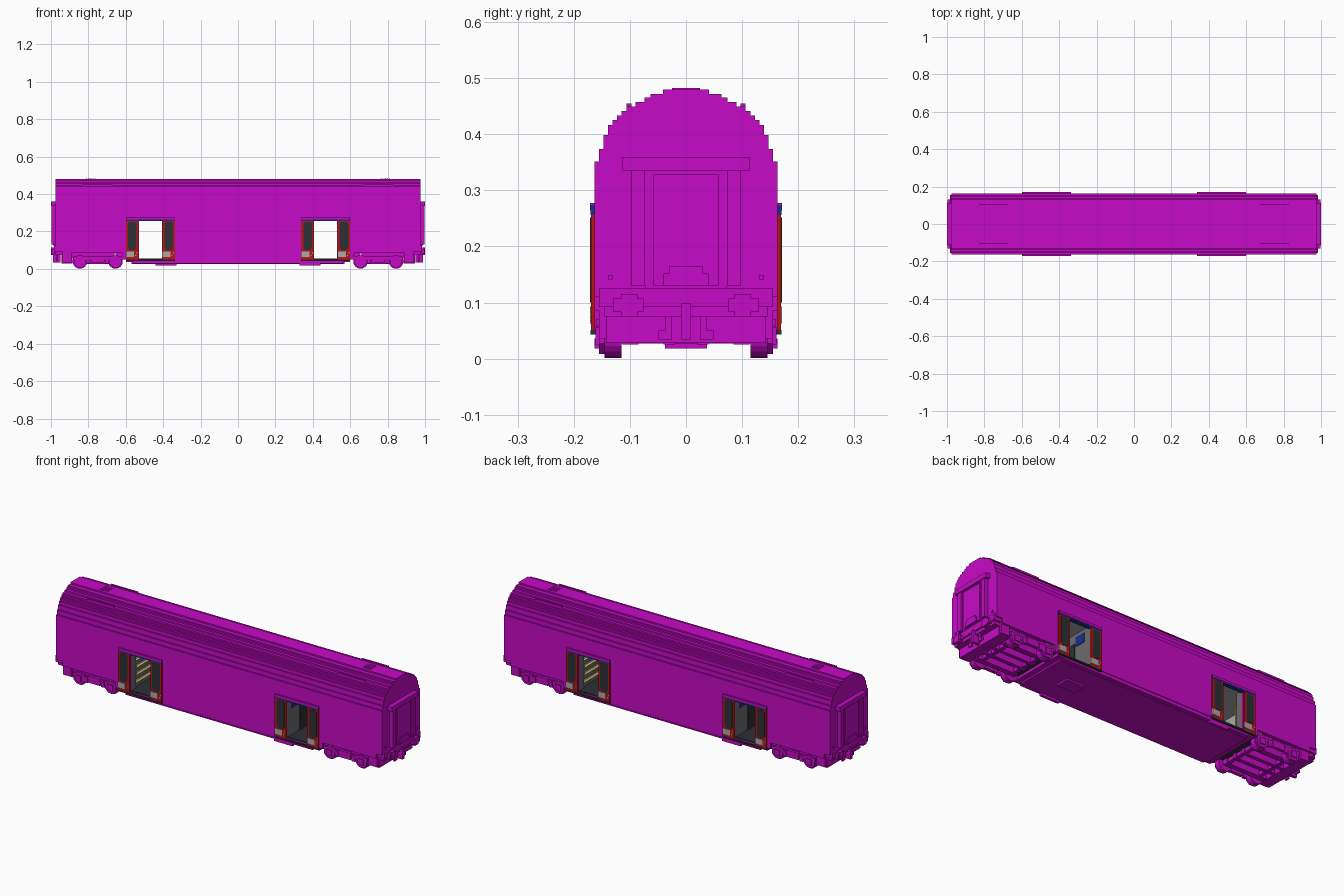
import bpy, bmesh, math
from mathutils import Matrix

if "Cube" in bpy.data.objects:
    bpy.data.objects.remove(bpy.data.objects["Cube"])


def material(name, rgb):
    m = bpy.data.materials.new(name)
    m.use_nodes = True
    m.diffuse_color = (*rgb, 1)
    m.node_tree.nodes["Principled BSDF"].inputs["Base Color"].default_value = (*rgb, 1)
    return m


MAGENTA = material("magenta", (0.57, 0.003, 0.57))
RED = material("red", (0.5, 0.006, 0.007))
BLUE = material("blue", (0.008, 0.03, 0.25))
DARK = material("dark grey", (0.025, 0.03, 0.035))
GREY = material("mid grey", (0.15, 0.15, 0.16))
LIGHT = material("light grey", (0.4, 0.4, 0.42))
YELLOW = material("yellow", (0.75, 0.6, 0.1))


def finish(name, bm, mat):
    bmesh.ops.recalc_face_normals(bm, faces=bm.faces)
    mesh = bpy.data.meshes.new(name)
    bm.to_mesh(mesh)
    bm.free()
    mesh.materials.append(mat)
    ob = bpy.data.objects.new(name, mesh)
    bpy.context.collection.objects.link(ob)
    return ob


def part(name, mat, boxes, mx=False, my=False):
    """Boxes given as x0, x1, y0, y1, z0, z1; optionally mirrored in x and y."""
    bm = bmesh.new()
    for x0, x1, y0, y1, z0, z1 in boxes:
        for sx in ((1, -1) if mx else (1,)):
            for sy in ((1, -1) if my else (1,)):
                loc = Matrix.Translation((sx * (x0 + x1) / 2, sy * (y0 + y1) / 2, (z0 + z1) / 2))
                size = Matrix.Diagonal((abs(x1 - x0), abs(y1 - y0), abs(z1 - z0), 1))
                bmesh.ops.create_cube(bm, size=1, matrix=loc @ size)
    return finish(name, bm, mat)


def discs(name, mat, centres, radius, y0, y1, sides):
    """Cylinders along y, mirrored in x and y."""
    bm = bmesh.new()
    for cx, cz in centres:
        for sx in (1, -1):
            for sy in (1, -1):
                m = (Matrix.Translation((sx * cx, sy * (y0 + y1) / 2, cz))
                     @ Matrix.Rotation(math.pi / 2, 4, 'X') @ Matrix.Rotation(math.pi / sides, 4, 'Z'))
                bmesh.ops.create_cone(bm, cap_ends=True, segments=sides, radius1=radius,
                                      radius2=radius, depth=y1 - y0, matrix=m)
    return finish(name, bm, mat)


# Stepped roof, one extruded profile
W = 0.163
steps = [(W, 0.351), (0.155, 0.374), (0.147, 0.399), (0.139, 0.416), (0.131, 0.425),
         (0.123, 0.433), (0.115, 0.441), (0.106, 0.449), (0.09, 0.457), (0.074, 0.465),
         (0.063, 0.472), (0.041, 0.48)]
half, z = [], 0.275
for y, top in steps:
    half += [(y, z), (y, top)]
    z = top
outline = half + [(-y, z) for y, z in reversed(half)]
bm = bmesh.new()
face = bm.faces.new([bm.verts.new((-0.975, y, z)) for y, z in outline])
ext = bmesh.ops.extrude_face_region(bm, geom=[face])
bmesh.ops.translate(bm, vec=(1.95, 0, 0), verts=[v for v in ext["geom"] if isinstance(v, bmesh.types.BMVert)])
finish("stepped_roof", bm, MAGENTA)

# Roof ridges and vents
part("roof_ridges", MAGENTA, [(0.67, 0.83, 0.097, 0.106, 0.445, 0.455)], True, True)
part("roof_vent_slats", MAGENTA,
     [(0.762 + i * 0.011, 0.768 + i * 0.011, -0.025, 0.025, 0.478, 0.482) for i in range(5)], True)

# Lower body between and beyond the doorways
part("middle_body", MAGENTA, [(-0.4, 0.4, -W, W, 0.05, 0.275)])
part("end_bodies", MAGENTA, [(0.66, 0.975, -W, W, 0.11, 0.275), (0.66, 0.94, -W, W, 0.085, 0.11)], True)
part("stair_side_walls", MAGENTA, [(0.53, 0.62, 0.152, W, 0.05, 0.275),
                                   (0.62, 0.66, 0.152, W, 0.085, 0.275)], True, True)

# Belly with layered plates
part("belly", MAGENTA, [(-0.6, 0.6, -0.16, 0.16, 0.036, 0.051),
                        (-0.57, 0.57, -0.143, 0.143, 0.027, 0.036),
                        (-0.56, 0.56, 0.143, W, 0.03, 0.036),
                        (-0.56, 0.56, -W, -0.143, 0.03, 0.036),
                        (0.33, 0.44, -0.037, 0.037, 0.018, 0.027),
                        (0.33, 0.44, -W, -0.15, 0.018, 0.036),
                        (-0.44, -0.33, 0.15, W, 0.018, 0.036)])

# Vestibule interiors
part("vestibule_floor", DARK, [(0.4, 0.66, -0.152, 0.152, 0.051, 0.055)], True)
part("vestibule_ceiling", LIGHT, [(0.4, 0.66, -0.152, 0.152, 0.269, 0.275)], True)
part("inner_partition", GREY, [(0.4, 0.404, -0.16, 0.16, 0.055, 0.27)], True)
part("inner_doorway", DARK, [(0.404, 0.406, -0.05, 0.05, 0.055, 0.22)], True)
part("inner_sign", BLUE, [(0.404, 0.407, 0.06, 0.12, 0.2, 0.25)], True, True)
part("outer_partition", LIGHT, [(0.652, 0.659, -0.152, 0.152, 0.055, 0.27)], True)
part("door_pocket_posts", GREY, [(0.531, 0.538, 0.115, 0.152, 0.055, 0.268)], True, True)

# Stairs rising outward with yellow edges and grab rails
part("stairs", GREY, [(0.54 + i * 0.022, 0.652, -0.11, 0.11, 0.055 + i * 0.022, 0.077 + i * 0.022)
                      for i in range(5)], True)
part("stair_edges", YELLOW, [(0.536 + i * 0.022, 0.545 + i * 0.022, -0.11, 0.11,
                              0.073 + i * 0.022, 0.079 + i * 0.022) for i in range(5)], True)
part("grab_rails", YELLOW, [(0.533, 0.54, 0.1, 0.107, 0.1, 0.2)], True, True)

# Doors: each leaf repeats the same layout as seen from its own side
leaves, windows, panels, latches, sills = [], [], [], [], []
for s in (1, -1):
    def plate(u0, u1, d0, d1, z0, z1):
        return (s * u0, s * u1, -s * d0, -s * d1, z0, z1)
    for u in (-0.6, -0.406, 0.338, 0.532):
        leaves.append(plate(u, u + 0.068, W, 0.1695, 0.051, 0.256))
        windows += [plate(u + 0.012, u + 0.058, 0.1695, 0.171, 0.11, 0.245),
                    plate(u + 0.018, u + 0.052, 0.1695, 0.171, 0.1, 0.252)]
        panels.append(plate(u, u + 0.045, W, 0.1715, 0.063, 0.093))
        latches += [plate(u + 0.05, u + 0.056, 0.1695, 0.171, 0.068, 0.075),
                    plate(u + 0.058, u + 0.064, 0.1695, 0.171, 0.082, 0.089)]
    for u in (-0.6, 0.338):
        sills.append(plate(u, u + 0.262, 0.152, 0.1705, 0.043, 0.051))
part("door_leaves", RED, leaves)
part("door_windows", DARK, windows)
part("door_lower_panels", LIGHT, panels)
part("door_latches", LIGHT, latches)
part("door_sills", DARK, sills)
part("door_lintels", BLUE, [(0.338, 0.6, 0.15, 0.17, 0.256, 0.274)], True, True)
part("lintel_covers", MAGENTA, [(0.339, 0.599, 0.17, 0.1715, 0.264, 0.276),
                                (0.338, 0.6, W, 0.1715, 0.274, 0.277)], True, True)

# Bogies
axles = [(0.655, 0.04), (0.845, 0.04)]
discs("wheels", MAGENTA, axles, 0.039, 0.115, 0.145, 20)
discs("axle_covers", MAGENTA, axles, 0.034, 0.145, 0.155, 8)
part("axle_boxes", MAGENTA, [(c - 0.016, c + 0.016, 0.155, 0.161, 0.024, 0.056) for c, _ in axles], True, True)
part("bogie_side_frames", MAGENTA, [(0.62, 0.88, 0.146, 0.155, 0.048, 0.066),
                                    (0.715, 0.785, 0.143, 0.16, 0.034, 0.07),
                                    (0.69, 0.71, 0.143, 0.158, 0.03, 0.06),
                                    (0.79, 0.81, 0.143, 0.158, 0.03, 0.06)], True, True)
part("bogie_beams", MAGENTA, [(0.64, 0.88, 0.02, 0.04, 0.025, 0.06),
                              (0.64, 0.88, 0.085, 0.113, 0.025, 0.06),
                              (0.62, 0.9, 0.0, 0.145, 0.058, 0.086)], True, True)
part("bogie_axles", MAGENTA, [(c - 0.01, c + 0.01, -0.115, 0.115, 0.03, 0.05) for c, _ in axles], True)

# Underside equipment at the ends
part("end_skirts", MAGENTA, [(0.885, 0.945, -0.143, 0.143, 0.028, 0.086)], True)
part("end_skirt_sides", MAGENTA, [(0.89, 0.94, 0.143, 0.155, 0.035, 0.086)], True, True)

# Carriage ends: gangway, beam, buffers and coupling
part("gangway_header", MAGENTA, [(0.975, 1.0, -0.113, 0.113, 0.335, 0.359)], True)
part("gangway_posts", MAGENTA, [(0.975, 0.996, 0.073, 0.098, 0.13, 0.335)], True, True)
part("gangway_frame", MAGENTA, [(0.975, 0.988, -0.073, 0.073, 0.125, 0.335)], True)
part("gangway_door", MAGENTA, [(0.988, 0.992, -0.058, 0.058, 0.13, 0.328)], True)
part("gangway_step", MAGENTA, [(0.975, 0.998, -0.04, 0.04, 0.13, 0.152),
                               (0.975, 0.998, -0.03, 0.03, 0.152, 0.164)], True)
part("end_lamps", MAGENTA, [(0.975, 0.98, 0.131, 0.139, 0.141, 0.149)], True, True)
part("end_beam", MAGENTA, [(0.94, 0.985, -0.155, 0.155, 0.092, 0.125),
                           (0.93, 0.975, -0.145, 0.145, 0.075, 0.092)], True)
part("buffers", MAGENTA, [(0.98, 1.0, 0.086, 0.116, 0.075, 0.115),
                          (0.98, 0.998, 0.076, 0.13, 0.083, 0.107)], True, True)
part("coupling", MAGENTA, [(0.95, 0.99, -0.008, 0.008, 0.034, 0.098)], True)
part("brake_hoses", MAGENTA, [(0.962, 0.972, 0.025, 0.037, 0.034, 0.092),
                              (0.962, 0.972, 0.037, 0.049, 0.034, 0.05)], True, True)
